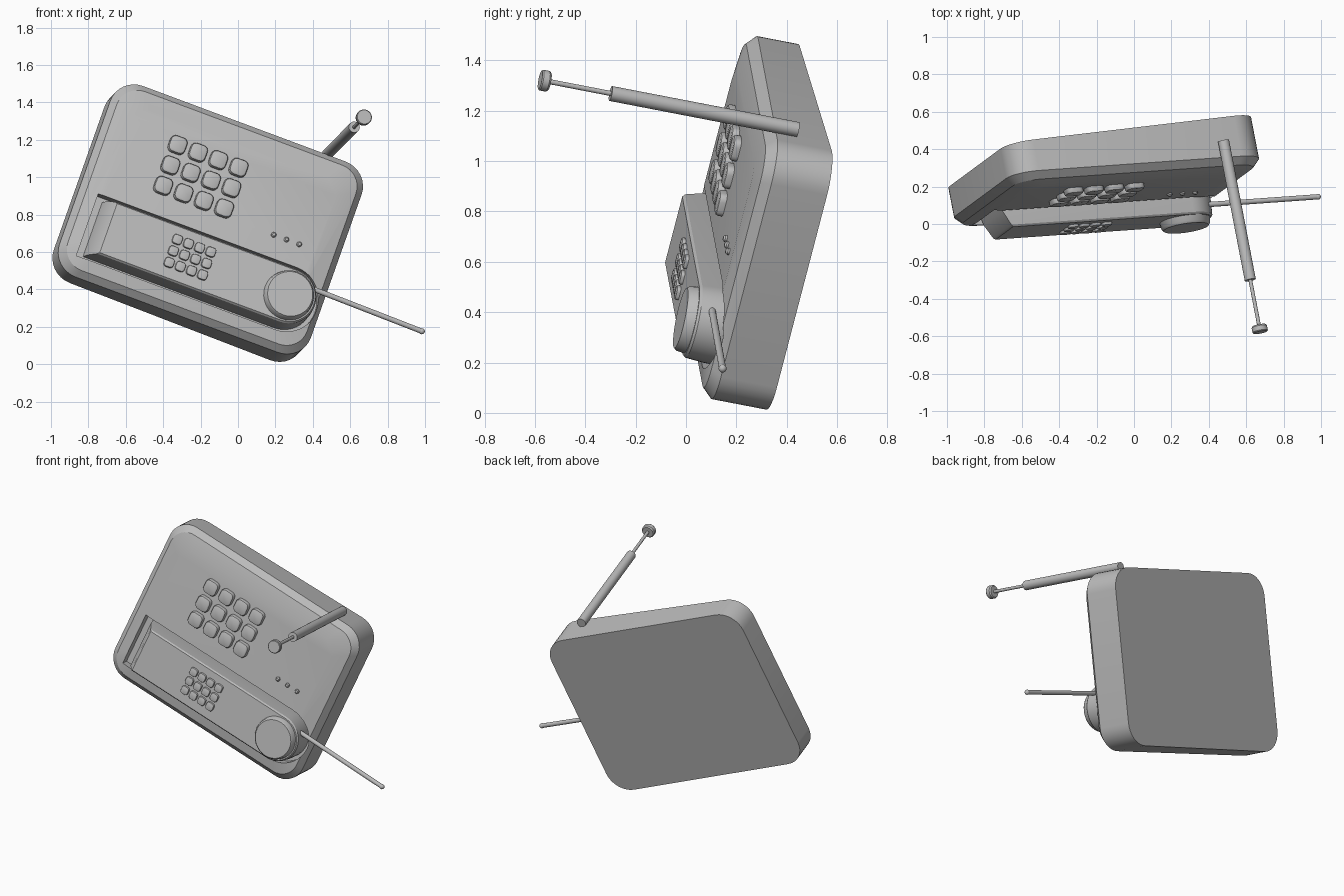
import bpy, bmesh, math
from mathutils import Matrix, Vector

if "Cube" in bpy.data.objects:
    bpy.data.objects.remove(bpy.data.objects["Cube"], do_unlink=True)

# Local frame: x along the handset, y from front to back, z up the face
axis_x = Vector((0.9277, 0.1095, -0.3572)).normalized()
axis_y = Vector((-0.186, 0.965, -0.186))
axis_y = (axis_y - axis_x * axis_y.dot(axis_x)).normalized()
axis_z = axis_x.cross(axis_y)
FRAME = Matrix((axis_x, axis_y, axis_z)).transposed().to_4x4()
TILT = 0.045  # the front plane leans forward towards the right

grey = bpy.data.materials.new("light_grey")
grey.use_nodes = True
COLOUR = (0.5, 0.5, 0.5, 1)
grey.diffuse_color = COLOUR
grey.node_tree.nodes["Principled BSDF"].inputs["Base Color"].default_value = COLOUR


def finish(name, bm):
    bmesh.ops.recalc_face_normals(bm, faces=bm.faces)
    bm.transform(FRAME)
    mesh = bpy.data.meshes.new(name)
    bm.to_mesh(mesh)
    bm.free()
    mesh.materials.append(grey)
    obj = bpy.data.objects.new(name, mesh)
    bpy.context.collection.objects.link(obj)
    return obj


def activate(obj):
    bpy.ops.object.select_all(action='DESELECT')
    obj.select_set(True)
    bpy.context.view_layer.objects.active = obj


def smooth(obj):
    activate(obj)
    bpy.ops.object.shade_smooth_by_angle(angle=math.radians(30))


def rounded_rect(cx, cz, w, h, r, steps=6):
    pts = []
    for i, (sx, sz) in enumerate(((1, 1), (-1, 1), (-1, -1), (1, -1))):
        for s in range(steps + 1):
            a = math.pi / 2 * (i + s / steps)
            pts.append((cx + sx * (w / 2 - r) + r * math.cos(a),
                        cz + sz * (h / 2 - r) + r * math.sin(a)))
    return pts


def round_ended(left, cx, cz, half, steps=20):
    arc = [(cx + half * math.sin(math.pi * s / steps),
            cz - half * math.cos(math.pi * s / steps)) for s in range(steps + 1)]
    return arc + [(left, cz + half), (left, cz - half)]


def circle(cx, cz, r, steps=32):
    return [(cx + r * math.cos(2 * math.pi * s / steps),
             cz + r * math.sin(2 * math.pi * s / steps)) for s in range(steps)]


def loft(name, rings):
    """Skin a list of (outline, depth, tilt) rings and cap both ends."""
    bm = bmesh.new()
    loops = [[bm.verts.new((x, depth - tilt * x, z)) for x, z in outline]
             for outline, depth, tilt in rings]
    for a, b in zip(loops, loops[1:]):
        for i in range(len(a)):
            j = (i + 1) % len(a)
            bm.faces.new((a[i], a[j], b[j], b[i]))
    bm.faces.new(loops[0])
    bm.faces.new(loops[-1])
    return finish(name, bm)


def rod(name, start, end, r, ball=False):
    bm = bmesh.new()
    a, b = Vector(start), Vector(end)
    turn = (b - a).to_track_quat('Z', 'Y').to_matrix().to_4x4()
    bmesh.ops.create_cone(bm, cap_ends=True, segments=20, radius1=r, radius2=r,
                          depth=(b - a).length,
                          matrix=Matrix.Translation((a + b) / 2) @ turn)
    if ball:
        bmesh.ops.create_uvsphere(bm, u_segments=16, v_segments=8, radius=r * 1.15,
                                  matrix=Matrix.Translation(b))
    smooth(finish(name, bm))


# Base housing: flat back, chamfered rim and softly domed front
CX, CZ, W, H = -0.392, 0.708, 1.436, 1.115


def housing(inset, r):
    return rounded_rect(CX, CZ, W - 2 * inset, H - 2 * inset, r, 8)


base = loft("base_housing", [
    (housing(0, 0.14), 0.265, 0),
    (housing(0, 0.14), 0.05, TILT),
    (housing(0.035, 0.12), 0.01, TILT),
    (housing(0.13, 0.08), -0.01, TILT)])

# Cradle recess cut into the front
HZ, EAR_X = 0.43, 0.122
cutter = loft("cradle_cutter", [
    (round_ended(-1.01, EAR_X, HZ, 0.18), 0.06, TILT),
    (round_ended(-1.01, EAR_X, HZ, 0.18), -0.2, TILT)])
cutter.hide_render = True
cut = base.modifiers.new("cradle", 'BOOLEAN')
cut.operation = 'DIFFERENCE'
cut.solver = 'EXACT'
cut.object = cutter
activate(base)
bpy.ops.object.modifier_apply(modifier=cut.name)
bpy.data.objects.remove(cutter, do_unlink=True)
smooth(base)

# Handset with a sloped left end and a round right end
smooth(loft("handset", [
    (round_ended(-0.97, EAR_X, HZ, 0.158), 0.07, TILT),
    (round_ended(-0.955, EAR_X, HZ, 0.157), -0.01, TILT),
    (round_ended(-0.918, EAR_X, HZ, 0.151), -0.085, TILT),
    (round_ended(-0.908, EAR_X, HZ, 0.143), -0.095, TILT)]))
smooth(loft("earpiece", [
    (circle(EAR_X, HZ, 0.145), -0.03, TILT),
    (circle(EAR_X, HZ, 0.131), -0.125, TILT),
    (circle(EAR_X, HZ, 0.122), -0.137, TILT)]))
rod("handset_antenna", (0.2, -0.047, 0.524), (0.865, -0.075, 0.515), 0.014, True)


# Keypads of four columns and three rows
def keypad(name, cx, cz, dx, dz, size, surface, height):
    for row in range(3):
        for col in range(4):
            x, z = cx + (col - 1.5) * dx, cz + (1 - row) * dz

            def key(scale):
                return rounded_rect(x, z, size * scale, size * scale, size * scale * 0.3, 4)
            smooth(loft(f"{name}_{row + 1}_{col + 1}", [
                (key(1), surface + 0.01, TILT),
                (key(1), surface - height * 0.6, TILT),
                (key(0.92), surface - height * 0.9, TILT),
                (key(0.8), surface - height, TILT)]))


keypad("base_key", -0.525, 0.891, 0.116, 0.119, 0.094, -0.01, 0.03)
keypad("handset_key", -0.445, 0.435, 0.0635, 0.067, 0.053, -0.095, 0.015)

# Three indicator lamps
for n in range(3):
    x = -0.053 + 0.073 * n
    smooth(loft(f"indicator_lamp_{n + 1}", [
        (circle(x, 0.733, 0.014, 12), 0, TILT),
        (circle(x, 0.733, 0.014, 12), -0.018, TILT),
        (circle(x, 0.733, 0.008, 12), -0.025, TILT)]))

# Main telescopic antenna resting on the top edge
AX, AZ = 0.091, 1.291
rod("antenna_tube", (AX, 0.13, AZ), (AX, -0.64, AZ), 0.03)
rod("antenna_rod", (AX, -0.6, AZ), (AX, -0.91, AZ), 0.01)
smooth(loft("antenna_knob", [
    (circle(AX, AZ, 0.036, 24), -0.892, 0),
    (circle(AX, AZ, 0.042, 24), -0.9, 0),
    (circle(AX, AZ, 0.042, 24), -0.925, 0),
    (circle(AX, AZ, 0.038, 24), -0.93, 0)]))
